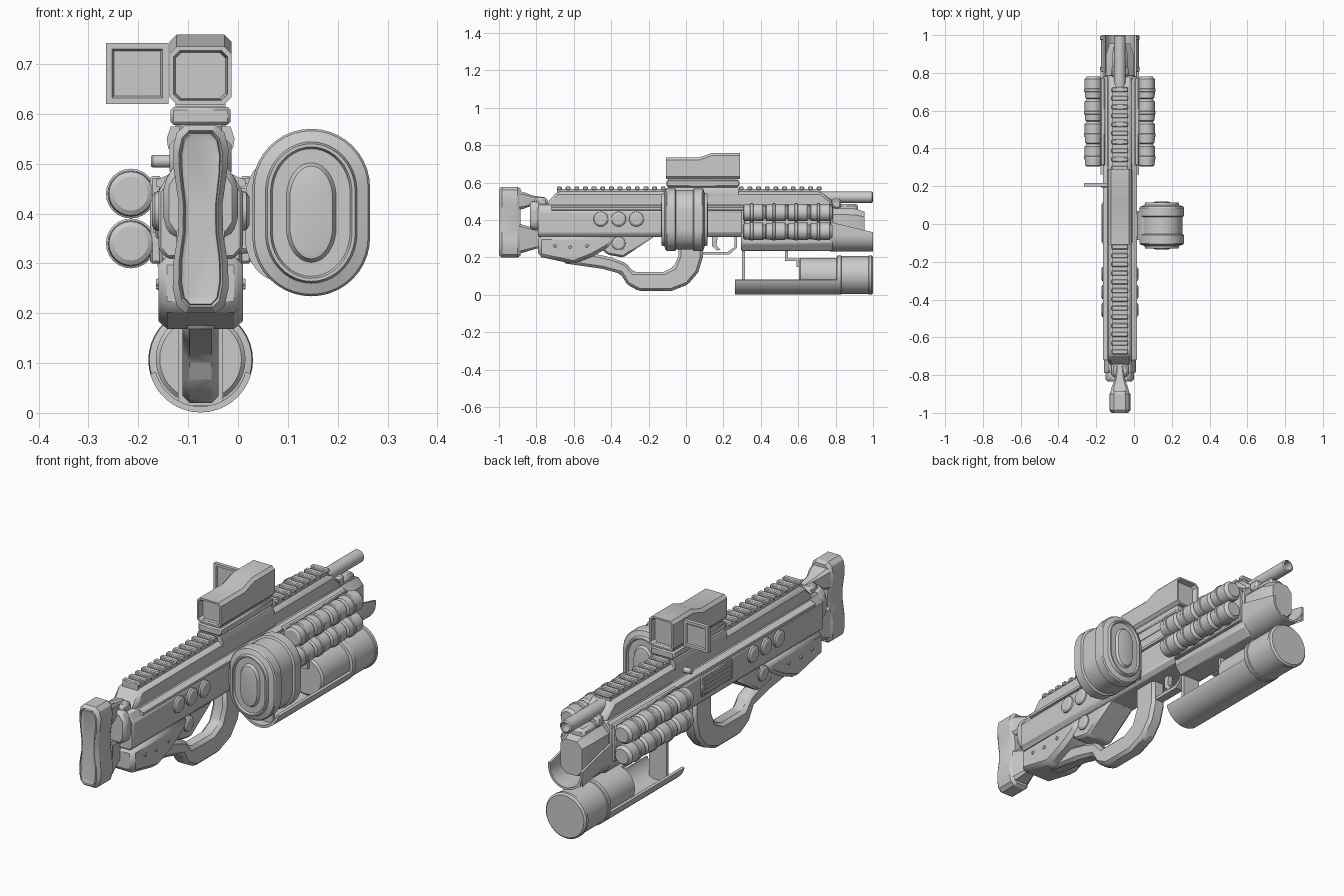
import bpy, bmesh, math

CX = -0.075  # centre line of the weapon


def loft(name, outline, centre, rings, axis='y', bevel=0.0):
    """Skin copies of a 2D outline; ring = (position, inset[, raise of the upper half])."""
    hu = max(abs(p[0]) for p in outline)
    hv = max(abs(p[1]) for p in outline)
    bm = bmesh.new()
    loops = []
    for ring in rings:
        w, d = ring[0], ring[1]
        lift = ring[2] if len(ring) > 2 else 0
        loop = []
        for u, v in outline:
            a = centre[0] + u * (1 - d / hu)
            b = centre[1] + v * (1 - d / hv) + (lift if v > 0 else 0)
            loop.append(bm.verts.new((a, w, b) if axis == 'y' else (w, a, b)))
        loops.append(loop)
    n = len(outline)
    for p, q in zip(loops, loops[1:]):
        for i in range(n):
            j = (i + 1) % n
            bm.faces.new((p[i], p[j], q[j], q[i]))
    bm.faces.new(loops[0])
    bm.faces.new(loops[-1])
    bmesh.ops.recalc_face_normals(bm, faces=bm.faces)
    me = bpy.data.meshes.new(name)
    bm.to_mesh(me)
    bm.free()
    for f in me.polygons:
        f.use_smooth = True
    me.set_sharp_from_angle(angle=math.radians(28))
    ob = bpy.data.objects.new(name, me)
    bpy.context.collection.objects.link(ob)
    if bevel:
        m = ob.modifiers.new("chamfer", 'BEVEL')
        m.width, m.segments, m.limit_method = bevel, 1, 'ANGLE'
        m.angle_limit = math.radians(28)
    return ob


def plate(name, pts, hw, bevel=0.0, x=CX):
    """Side profile (y, z) extruded across x."""
    return loft(name, pts, (0, 0), [(x - hw, 0), (x + hw, 0)], 'x', bevel)


def section(name, half, y0, y1, bevel=0.0):
    """Mirrored cross-section (x offset, z) extruded along y."""
    pts = half + [(-x, z) for x, z in reversed(half)]
    return loft(name, pts, (CX, 0), [(y0, 0), (y1, 0)], 'y', bevel)


def rect(hw, hh, c=0.0):
    if not c:
        return [(-hw, -hh), (hw, -hh), (hw, hh), (-hw, hh)]
    return [(-hw + c, -hh), (hw - c, -hh), (hw, -hh + c), (hw, hh - c),
            (hw - c, hh), (-hw + c, hh), (-hw, hh - c), (-hw, -hh + c)]


def box(name, x0, x1, y0, y1, z0, z1, bevel=0.0):
    return loft(name, rect((x1 - x0) / 2, (z1 - z0) / 2), ((x0 + x1) / 2, (z0 + z1) / 2),
                [(y0, 0), (y1, 0)], 'y', bevel)


def arc(r, a0, a1, n):
    return [(r * math.cos(math.radians(a0 + (a1 - a0) * i / n)),
             r * math.sin(math.radians(a0 + (a1 - a0) * i / n))) for i in range(n + 1)]


def circle(r, n=32):
    return arc(r, 0, 360, n)[:-1]


def band(r, t, a0, a1, n=24):
    return arc(r, a0, a1, n) + arc(r - t, a1, a0, n)


# Butt pad: waisted outline with raised cushion
half = [(0.03, -0.19), (0.048, -0.175), (0.056, -0.14), (0.055, -0.09), (0.045, -0.03),
        (0.044, 0.03), (0.054, 0.1), (0.056, 0.14), (0.048, 0.172), (0.03, 0.188)]
peanut = half + [(-x, z) for x, z in reversed(half)]
loft("butt_pad", peanut, (CX, 0.39),
     [(-0.997, 0.024), (-1.0, 0.018), (-0.992, 0.016), (-1.0, 0.012), (-0.985, 0), (-0.9, 0), (-0.885, 0.01)])
loft("butt_upper_neck", rect(0.05, 0.05, 0.014), (CX, 0.505),
     [(-0.89, 0), (-0.86, 0.008), (-0.82, 0.024), (-0.75, 0.034)])
loft("butt_lower_neck", rect(0.048, 0.08, 0.014), (CX, 0.3),
     [(-0.89, 0), (-0.85, 0.012), (-0.77, 0.036)])

# Receiver, upper housing and rear cap
section("receiver", [(0.068, 0.31), (0.085, 0.33), (0.085, 0.445), (0.06, 0.485)], -0.79, 0.3, 0.006)
section("receiver_side_rib", [(0.08, 0.452), (0.09, 0.455), (0.09, 0.467), (0.06, 0.48)], -0.72, 0.78)
plate("upper_housing", [(-0.76, 0.47), (-0.69, 0.552), (0.72, 0.552), (0.785, 0.5), (0.785, 0.47)], 0.062, 0.014)
section("rear_cap", [(0.055, 0.35), (0.075, 0.38), (0.075, 0.46), (0.05, 0.5)], -0.835, -0.78, 0.012)
box("rear_cap_latch", CX - 0.045, CX + 0.045, -0.81, -0.74, 0.46, 0.52, 0.012)

# Top rail and teeth, interrupted under the optic
box("top_rail", CX - 0.04, CX + 0.04, -0.69, 0.72, 0.545, 0.567)
for i in range(31):
    y = -0.69 + i * 0.0463
    if not -0.12 < y < 0.26:
        box("rail_tooth", CX - 0.043, CX + 0.043, y, y + 0.026, 0.56, 0.579, 0.004)

# Lower stock, side panels and grip loop
plate("lower_stock", [(-0.79, 0.315), (-0.79, 0.205), (-0.6, 0.165), (-0.5, 0.205), (-0.42, 0.25), (-0.36, 0.315)],
      0.085, 0.018)
plate("trigger_housing_panel", [(-0.52, 0.315), (-0.42, 0.215), (-0.335, 0.2), (-0.165, 0.315)], 0.07, 0.01)
plate("grip_loop", [(-0.66, 0.17), (-0.45, 0.14), (-0.35, 0.113), (-0.315, 0.055), (-0.25, 0.02), (-0.08, 0.02),
                    (0.01, 0.055), (0.065, 0.12), (0.09, 0.2), (0.09, 0.33), (-0.04, 0.33), (-0.04, 0.21),
                    (-0.065, 0.15), (-0.12, 0.122), (-0.28, 0.122), (-0.32, 0.17), (-0.4, 0.2), (-0.62, 0.25)],
      0.036, 0.014)

# Buttons and screws on both sides
for s in (-1, 1):
    for y, z, r, base in ((-0.455, 0.405, 0.04, 0.083), (-0.36, 0.405, 0.04, 0.083),
                          (-0.265, 0.405, 0.04, 0.083), (-0.36, 0.275, 0.037, 0.066)):
        loft("side_button", circle(r, 24), (y, z),
             [(CX + s * base, 0), (CX + s * (base + 0.009), 0.002), (CX + s * (base + 0.015), 0.012)], 'x')
    for y, z in ((-0.7, 0.262), (-0.62, 0.255), (-0.53, 0.262)):
        loft("stock_screw", circle(0.01, 10), (y, z), [(CX + s * 0.08, 0), (CX + s * 0.09, 0.003)], 'x')

# Trigger and guard
plate("trigger_guard", [(0.085, 0.23), (0.085, 0.215), (0.23, 0.215), (0.272, 0.25), (0.272, 0.32),
                        (0.258, 0.32), (0.258, 0.256), (0.224, 0.23)], 0.02)
plate("trigger", [(0.14, 0.32), (0.14, 0.26), (0.165, 0.238), (0.185, 0.24), (0.163, 0.265), (0.17, 0.32)], 0.012)

# Ejection port with slats and the charging handle on the left side
box("ejection_port_frame", CX - 0.091, CX - 0.07, -0.11, 0.12, 0.35, 0.445, 0.004)
for i in range(4):
    z = 0.362 + i * 0.02
    box("port_slat", CX - 0.096, CX - 0.08, -0.095, 0.105, z, z + 0.011)
loft("charging_handle", circle(0.013, 14), (0.205, 0.505), [(-0.175, 0.003), (-0.171, 0), (-0.12, 0)], 'x')

# Handguard, nose block and scoop
section("handguard", [(0.05, 0.235), (0.082, 0.275), (0.086, 0.445), (0.06, 0.485)], 0.295, 0.785, 0.006)
loft("nose_block", rect(0.075, 0.1, 0.035), (CX, 0.365), [(0.78, 0), (0.9, 0.003), (0.955, 0.02)])
box("barrel_support", CX - 0.04, CX + 0.04, 0.78, 0.92, 0.43, 0.487, 0.012)
box("barrel_clamp", CX - 0.048, CX + 0.048, 0.78, 0.83, 0.46, 0.512, 0.01)
u_out = [(-0.088, 0.07)] + arc(0.088, 180, 360, 18) + [(0.088, 0.07)]
u_in = [(0.078, 0.07)] + arc(0.078, 360, 180, 18) + [(-0.078, 0.07)]
loft("nose_scoop", u_out + u_in, (CX, 0.32), [(0.77, 0), (1.0, 0, -0.055)])

# Barrel with open bore
loft("barrel", circle(0.03, 24), (CX, 0.522),
     [(0.92, 0.01), (0.998, 0.009), (1.0, 0.006), (0.995, 0), (0.72, 0)])

# Under-barrel launcher: front canister, inner tube, open trough, supports
loft("launcher_canister", circle(0.105, 40), (CX, 0.106),
     [(0.805, 0.012), (0.808, 0.002), (0.83, 0), (0.832, 0.004), (0.975, 0.004), (0.978, 0), (0.992, 0),
      (1.0, 0.008)])
loft("launcher_tube", circle(0.09, 40), (CX, 0.108), [(0.605, 0.008), (0.613, 0), (0.82, 0)])
loft("launcher_trough", band(0.105, 0.012, 195, 345), (CX, 0.106), [(0.262, 0), (0.81, 0)])
box("trough_front_strut", CX - 0.045, CX + 0.045, 0.3, 0.315, 0.015, 0.245)
plate("tube_hanger", [(0.53, 0.25), (0.53, 0.182), (0.59, 0.182), (0.59, 0.15), (0.62, 0.15), (0.62, 0.195),
                      (0.545, 0.195), (0.545, 0.25)], 0.02)

# Canister racks on both sides: two rows of four with clips
for s in (-1, 1):
    x = CX + s * 0.14
    box("rack_plate", min(CX + s * 0.078, CX + s * 0.102), max(CX + s * 0.078, CX + s * 0.102),
        0.31, 0.775, 0.3, 0.475, 0.005)
    for z in (0.44, 0.34):
        for i in range(4):
            y = 0.305 + i * 0.119
            loft("side_canister", circle(0.05, 24), (x, z),
                 [(y, 0.016), (y + 0.006, 0.006), (y + 0.038, 0.004), (y + 0.04, 0), (y + 0.053, 0),
                  (y + 0.055, 0.004), (y + 0.105, 0.004), (y + 0.112, 0.012), (y + 0.12, 0.016)])

# Side drum magazine: stadium outline with recessed, ribbed ends
stadium = [(u, v + 0.05) for u, v in arc(0.118, 0, 180, 20)] + [(u, v - 0.05) for u, v in arc(0.118, 180, 360, 20)]
end = [(0.126, 0.082), (0.124, 0.075), (0.112, 0.068), (0.112, 0.04), (0.122, 0.036), (0.122, 0.03),
       (0.108, 0.026), (0.1, 0.004), (0.094, 0), (0.05, 0), (0.045, 0.009)]
MY = -0.008
loft("drum_magazine", stadium, (0.147, 0.402),
     [(MY - w, d) for w, d in end] + [(MY + w, d) for w, d in reversed(end)])
loft("magazine_collar", [(u * 0.6, v * 0.75) for u, v in stadium], (0.085, 0.39), [(-0.085, 0), (0.07, 0)])
box("magazine_mount", -0.01, 0.06, -0.075, 0.06, 0.32, 0.46, 0.01)

# Optic with recessed windows, mount and side screen
loft("optic_housing", rect(0.062, 0.058, 0.014), (CX, 0.677),
     [(-0.08, 0.012), (-0.108, 0.008), (-0.108, 0), (0.07, 0), (0.14, 0, 0.024), (0.29, 0, 0.024),
      (0.29, 0.008, 0.024), (0.265, 0.012, 0.024)])
box("optic_mount", CX - 0.06, CX + 0.06, -0.105, 0.285, 0.578, 0.614, 0.006)
section("optic_clamp", [(0.065, 0.53), (0.068, 0.55), (0.06, 0.575)], -0.1, 0.28)
box("optic_neck", CX - 0.05, CX + 0.05, -0.095, 0.275, 0.56, 0.63)
loft("side_screen", rect(0.063, 0.061), (-0.202, 0.681),
     [(0.206, 0.016), (0.198, 0.012), (0.198, 0), (0.216, 0), (0.216, 0.012), (0.211, 0.016)])
